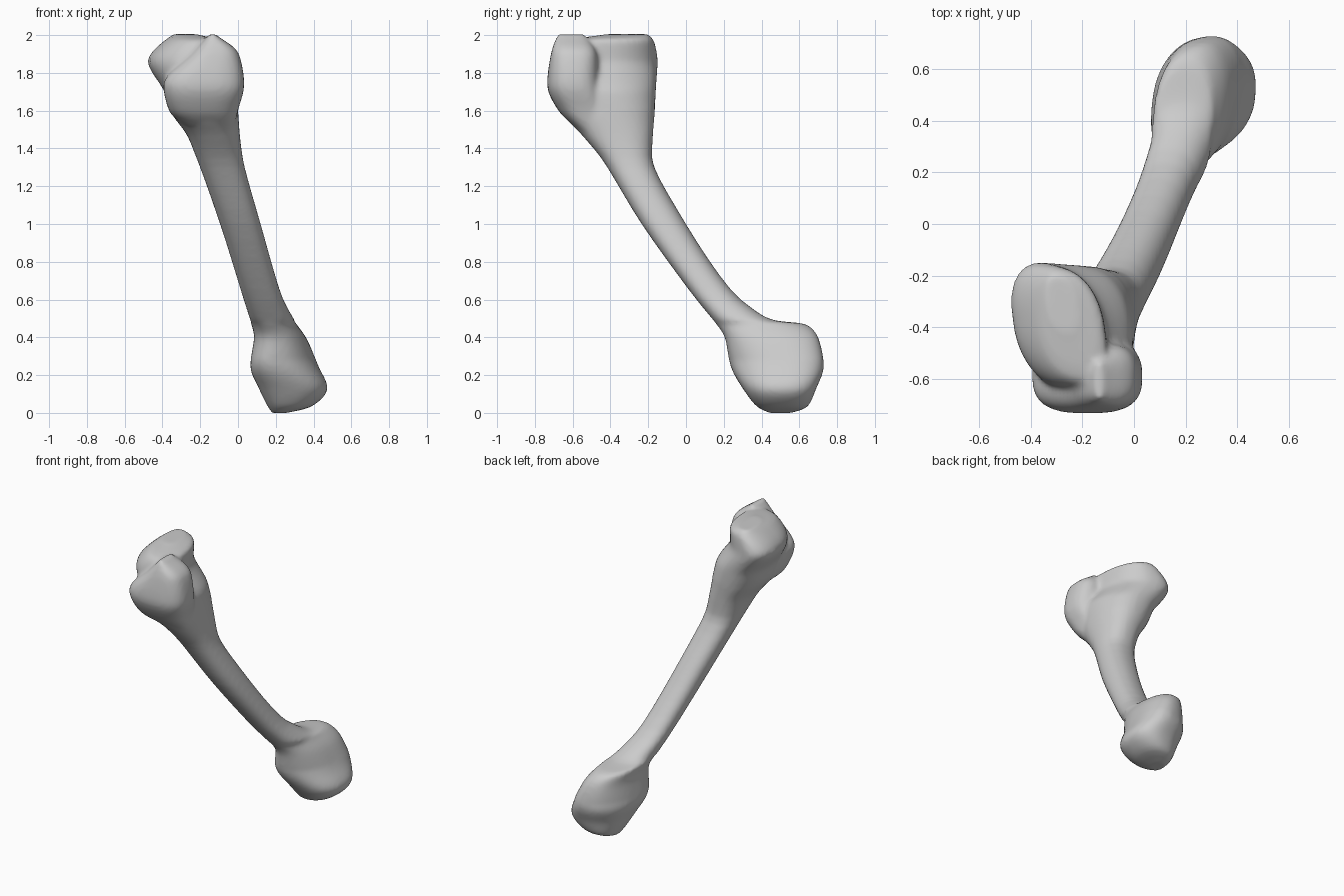
import bpy, bmesh
from math import cos, sin, pi, copysign

if "Cube" in bpy.data.objects:
    bpy.data.objects.remove(bpy.data.objects["Cube"])


def rounded(v, power):
    return copysign(abs(v) ** (2 / power), v)


def blend(rows, steps=5):
    """Fill in rows along smooth curves that never overshoot."""
    def slope(i, k):
        if i == 0 or i == len(rows) - 1:
            a = min(i, len(rows) - 2)
            return rows[a + 1][k] - rows[a][k]
        p, q = rows[i][k] - rows[i - 1][k], rows[i + 1][k] - rows[i][k]
        return 2 * p * q / (p + q) if p * q > 0 else 0
    out = []
    for i in range(len(rows) - 1):
        for s in range(steps):
            t = s / steps
            h = (1 - t) ** 2 * (1 + 2 * t)
            out.append([h * rows[i][k] + (1 - h) * rows[i + 1][k]
                        + t * (1 - t) ** 2 * slope(i, k) - t * t * (1 - t) * slope(i + 1, k)
                        for k in range(5)])
    return out + [list(rows[-1])]


def loft(bm, rows, skew, power, sides=48):
    """Skin horizontal rounded sections: z, x min, x max, y min, y max."""
    rings = []
    for z, x0, x1, y0, y1 in blend(rows):
        ring = []
        for i in range(sides):
            t = 2 * pi * i / sides
            ring.append(bm.verts.new((
                (x0 + x1) / 2 + (x1 - x0) / 2 * rounded(cos(t), power),
                (y0 + y1) / 2 + (y1 - y0) / 2 * rounded(sin(t + skew(z)), power), z)))
        rings.append(ring)
    for a, b in zip(rings, rings[1:]):
        for i in range(sides):
            j = (i + 1) % sides
            bm.faces.new((a[i], a[j], b[j], b[i]))
    bm.faces.new(rings[0][::-1])
    bm.faces.new(rings[-1])


def twist(z):
    """The knuckle is set askew one way, the rear lobe the other."""
    if z < 0.6:
        return 0.3 * max(0, 1 - abs(z - 0.28) / 0.32)
    return -0.35 * min(1, max(0, (z - 1.6) / 0.25))


# Lower knuckle
knuckle = [
    (0, .18, .26, .44, .56),
    (.03, .16, .38, .38, .64),
    (.13, .11, .475, .30, .69),
    (.25, .065, .425, .235, .73),
    (.40, .085, .36, .205, .70),
    (.47, .07, .31, .16, .63),
    (.49, .065, .30, .145, .47),
]

# Slanted shaft
shaft = [
    (.60, .03, .24, .055, .29),
    (1, -.095, .12, -.235, 0),
    (1.35, -.22, .025, -.45, -.18),
]

# Rear lobe of the upper end
rear_lobe = [
    (1.47, -.27, .01, -.55, -.175),
    (1.60, -.36, 0, -.66, -.165),
    (1.70, -.39, -.01, -.67, -.16),
    (1.86, -.478, -.10, -.65, -.15),
    (1.97, -.39, -.11, -.61, -.17),
    (2.005, -.34, -.22, -.42, -.20),
]

# Front lobe: a bulb whose top is cut on a slant, rising to a corner
front_lobe = [
    (1.50, -.25, -.02, -.57, -.35),
    (1.60, -.365, 0, -.675, -.40),
    (1.74, -.395, .033, -.735, -.45),
    (1.90, -.25, .005, -.715, -.47),
    (2.005, -.15, -.12, -.68, -.54),
]

bm = bmesh.new()
loft(bm, knuckle + shaft + rear_lobe, twist, 2.3)
loft(bm, front_lobe, lambda z: 0, 2.8)
mesh = bpy.data.meshes.new("limb_bone")
bm.to_mesh(mesh)
bm.free()
bone = bpy.data.objects.new("limb_bone", mesh)
bpy.context.collection.objects.link(bone)

# Fuse the lobes with the shaft and soften the joins
fuse = bone.modifiers.new("fuse", 'REMESH')
fuse.mode = 'VOXEL'
fuse.voxel_size = 0.014
fuse.use_smooth_shade = True
soften = bone.modifiers.new("soften", 'SMOOTH')
soften.factor = 0.5
soften.iterations = 5
